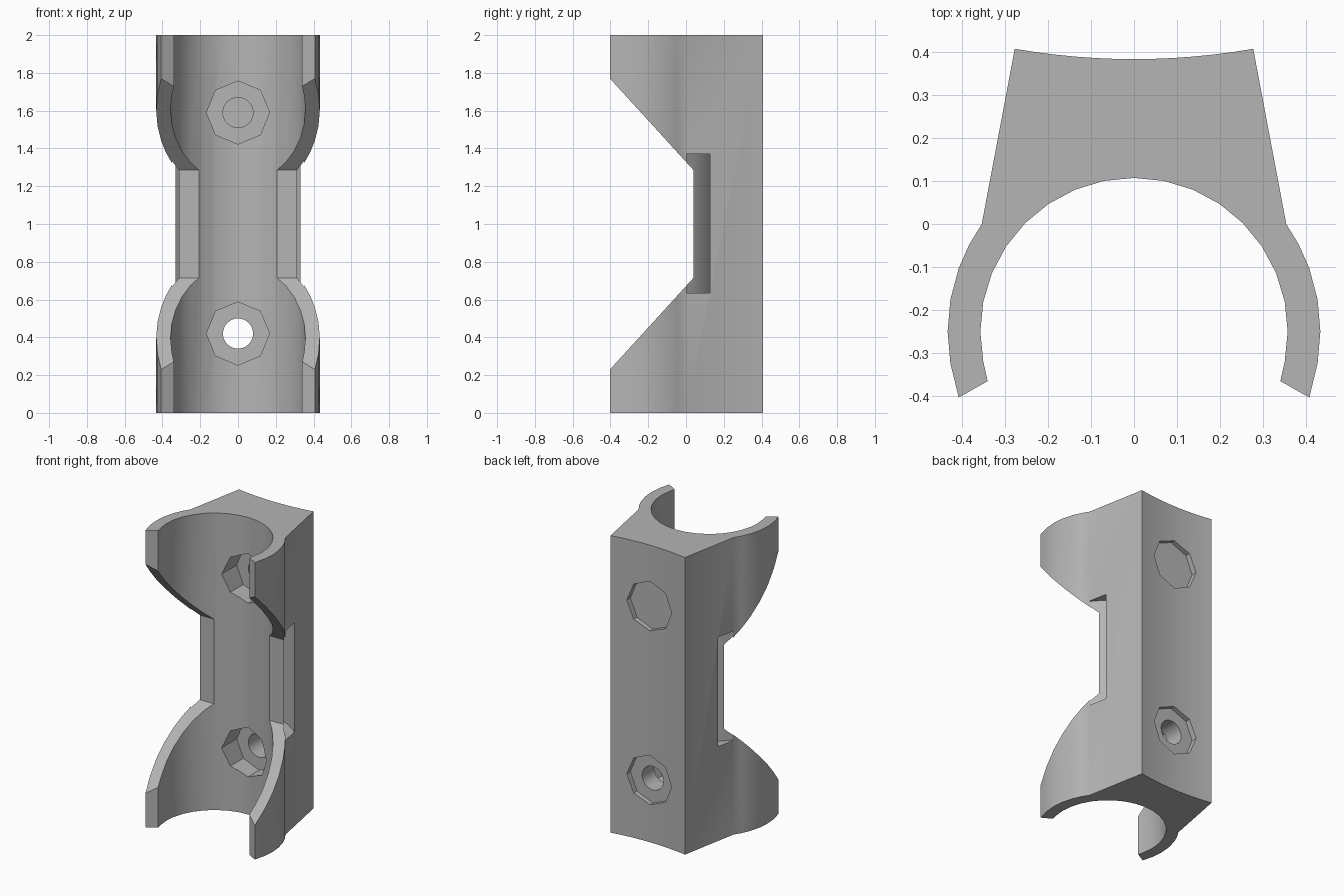
import bpy, bmesh
from math import sin, cos, radians, asin
from mathutils import Matrix, Vector

cube = bpy.data.objects.get("Cube")
if cube:
    bpy.data.objects.remove(cube, do_unlink=True)

grey = bpy.data.materials.new("plain grey")
grey.use_nodes = True
colour = (0.46, 0.46, 0.46, 1)
grey.diffuse_color = colour
grey.node_tree.nodes["Principled BSDF"].inputs["Base Color"].default_value = colour

TUBE_Y = -0.25      # centre of the tube the bracket clips onto
INNER, OUTER = 0.357, 0.433


def arc(radius, angles, cy=TUBE_Y):
    return [(radius * cos(radians(a)), cy + radius * sin(radians(a))) for a in angles]


def prism(name, outline, start, end, axes):
    """Extrude a 2D outline; axes maps (u, v, depth) to a 3D point."""
    bm = bmesh.new()
    base = bm.faces.new([bm.verts.new(axes(u, v, start)) for u, v in outline])
    top = bmesh.ops.extrude_face_region(bm, geom=[base])["geom"]
    shift = Vector(axes(0, 0, end)) - Vector(axes(0, 0, start))
    bmesh.ops.translate(bm, vec=shift, verts=[e for e in top if isinstance(e, bmesh.types.BMVert)])
    bmesh.ops.recalc_face_normals(bm, faces=bm.faces)
    mesh = bpy.data.meshes.new(name)
    bm.to_mesh(mesh)
    bm.free()
    obj = bpy.data.objects.new(name, mesh)
    bpy.context.collection.objects.link(obj)
    mesh.materials.append(grey)
    return obj


def along_z(u, v, d):
    return (u, v, d)


def along_x(u, v, d):
    return (d, u, v)


def along_y(u, v, d):
    return (u, d, v)


# Cross-section: right half from the bore to the hollow back, then mirrored
half = arc(INNER, [90 - 11.25 * i for i in range(1, 10)])
half += [(0.34, -0.365), (0.407, -0.403)]
half += arc(OUTER, [-10, 0, 10, 20, 28, 35.2])
BACK_R = 1.61
edge = asin(0.277 / BACK_R)
half += [(BACK_R * sin(edge * k / 6), 0.383 + BACK_R * (1 - cos(edge * k / 6))) for k in range(6, 0, -1)]
outline = [(0, TUBE_Y + INNER)] + half + [(0, 0.383)] + [(-x, y) for x, y in reversed(half)]
bracket = prism("clip_bracket", outline, 0, 2, along_z)

cutters = []
# Tapered opening between the upper and lower clip arms
slope = 0.49 / 0.447
far = -0.6
rise = slope * (0.04 - far)
cutters.append(prism("arm_opening_cutter",
                     [(far, 0.715 - rise), (0.04, 0.715), (0.04, 1.285), (far, 1.285 + rise)],
                     -1, 1, along_x))

# Curved strap channel passing behind the bore
sweep = [35.5 + 109 * i / 12 for i in range(13)]
cutters.append(prism("strap_channel_cutter",
                     arc(0.427, sweep) + arc(0.503, reversed(sweep)), 0.635, 1.37, along_z))

# Bolt holes with octagonal recesses at both ends
for z in (0.42, 1.59):
    octagon = arc(0.167, range(0, 360, 45), z)
    circle = arc(0.08, range(0, 360, 15), z)
    cutters.append(prism("bolt_hole_cutter", circle, -0.2, 0.6, along_y))
    cutters.append(prism("front_recess_cutter", octagon, -0.2, 0.225, along_y))
    cutters.append(prism("back_recess_cutter", octagon, 0.353, 0.6, along_y))

bpy.context.view_layer.objects.active = bracket
for cutter in cutters:
    cutter.hide_render = True
    mod = bracket.modifiers.new("cut", "BOOLEAN")
    mod.operation = "DIFFERENCE"
    mod.solver = "EXACT"
    mod.object = cutter
    bpy.ops.object.modifier_apply(modifier=mod.name)
    bpy.data.objects.remove(cutter, do_unlink=True)

# Smooth the curved walls, keep the edges sharp
bpy.ops.object.select_all(action="DESELECT")
bracket.select_set(True)
bpy.ops.object.shade_smooth_by_angle(angle=radians(25))
